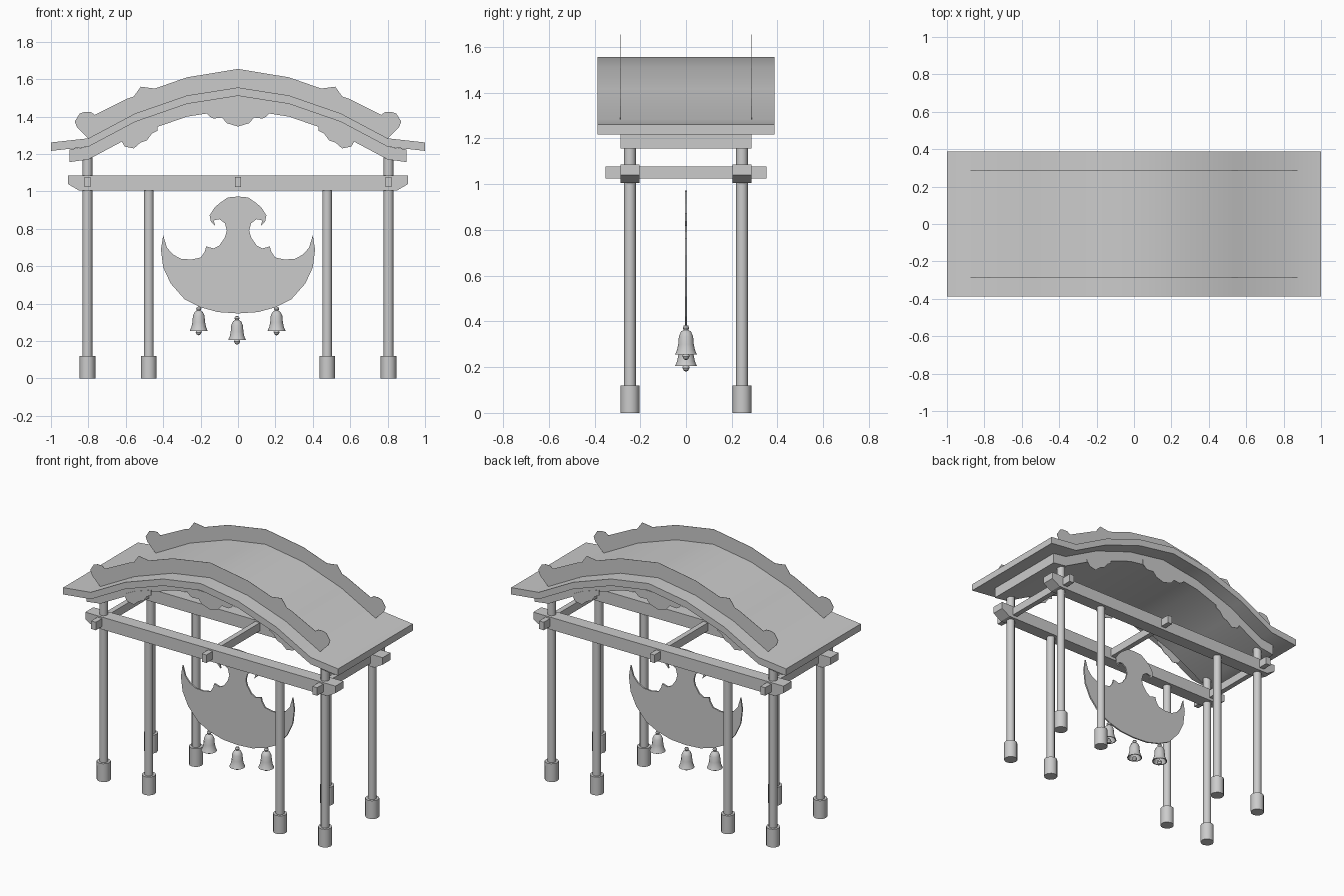
import bpy, bmesh, math

cube = bpy.data.objects.get("Cube")
if cube:
    bpy.data.objects.remove(cube, do_unlink=True)

GREY = (0.6, 0.6, 0.6, 1.0)
mat = bpy.data.materials.new("plain grey")
mat.use_nodes = True
mat.diffuse_color = GREY
for node in mat.node_tree.nodes:
    if node.type == 'BSDF_PRINCIPLED':
        node.inputs["Base Color"].default_value = GREY


def finish(name, bm, smooth=False):
    """Turn a bmesh into a named object with the shared material."""
    bmesh.ops.recalc_face_normals(bm, faces=bm.faces)
    mesh = bpy.data.meshes.new(name)
    bm.to_mesh(mesh)
    bm.free()
    mesh.materials.append(mat)
    obj = bpy.data.objects.new(name, mesh)
    bpy.context.collection.objects.link(obj)
    if smooth:
        bpy.ops.object.select_all(action='DESELECT')
        obj.select_set(True)
        bpy.context.view_layer.objects.active = obj
        bpy.ops.object.shade_smooth_by_angle(angle=math.radians(35))
    return obj


def mirrored(half):
    """Complete an x-z outline whose first or last point may lie on x = 0."""
    return half + [(-x, z) for x, z in reversed(half) if x]


def prism(name, outline, y, depth, smooth=False):
    """Extrude an x-z outline along y, centred on y."""
    bm = bmesh.new()
    face = bm.faces.new([bm.verts.new((x, y - depth / 2, z)) for x, z in outline])
    new = bmesh.ops.extrude_face_region(bm, geom=[face])["geom"]
    verts = [v for v in new if isinstance(v, bmesh.types.BMVert)]
    bmesh.ops.translate(bm, verts=verts, vec=(0, depth, 0))
    return finish(name, bm, smooth)


def lathe(name, profile, x, y, z, sides=12):
    """Spin an r-z profile around a vertical axis."""
    bm = bmesh.new()
    verts = [bm.verts.new((x + r, y, z + h)) for r, h in profile]
    edges = [bm.edges.new(pair) for pair in zip(verts, verts[1:])]
    bmesh.ops.spin(bm, geom=verts + edges, cent=(x, y, 0), axis=(0, 0, 1),
                   angle=math.tau, steps=sides)
    bmesh.ops.remove_doubles(bm, verts=bm.verts, dist=0.0005)
    return finish(name, bm, True)


def rect(x, width, low, high):
    a, b = x - width / 2, x + width / 2
    return [(a, low), (b, low), (b, high), (a, high)]


def drop(line, amount):
    return [(x, z - amount) for x, z in line]


# Arched roof and the narrower slab beneath it
arch = [(-.8, 1.284), (-.55, 1.417), (-.273, 1.513), (0, 1.556)]
roof = mirrored([(-1, 1.262)] + arch)
prism("roof", roof + drop(roof, .045)[::-1], 0, .776, True)
under = mirrored([(-.9, 1.27)] + arch)
prism("roof_lining", drop(under, .045) + drop(under, .113)[::-1], 0, .574, True)

# Thin ornaments standing on and hanging under the roof
crest = mirrored([(-.8, 1.283), (-.86, 1.342), (-.873, 1.374), (-.846, 1.417),
                  (-.82, 1.425), (-.787, 1.425), (-.766, 1.41), (-.59, 1.497),
                  (-.557, 1.508), (-.52, 1.56), (-.445, 1.55), (-.273, 1.61), (0, 1.655)])
crest += mirrored(arch)[-2:0:-1]
middle_hanger = mirrored([(-.17, 1.45), (-.17, 1.42), (-.15, 1.4), (-.13, 1.39),
                          (-.085, 1.395), (-.06, 1.365), (0, 1.347)])
side_hanger = [(-.63, 1.28), (-.605, 1.24), (-.557, 1.23), (-.52, 1.262), (-.487, 1.273),
               (-.46, 1.31), (-.43, 1.325), (-.43, 1.36), (-.55, 1.32)]
for side, y in (("front", -.288), ("back", .288)):
    prism(side + "_crest", crest, y, .002)
    prism(side + "_middle_hanger", middle_hanger, y, .002)
    prism(side + "_right_hanger", side_hanger, y, .002)
    prism(side + "_left_hanger", [(-x, z) for x, z in side_hanger], y, .002)

# Posts with footings, and the long beams with chamfered ends
long_beam = mirrored([(-.85, 1.005), (-.91, 1.04), (-.91, 1.086)])
for side, y in (("front", -.245), ("back", .245)):
    prism(side + "_long_beam", long_beam, y, .084)
    for x, top in ((-.805, 1.2), (-.477, 1.04), (.477, 1.04), (.805, 1.2)):
        lathe(side + "_post", [(.026, .1), (.026, top)], x, y, 0)
        lathe(side + "_footing", [(0, 0), (.042, 0), (.042, .12), (0, .12)], x, y, 0)

# Cross beams
for x in (-.805, 0, .805):
    prism("cross_beam", rect(x, .034, 1.024, 1.077), 0, .704)

# Hanging crescent plate
crescent = mirrored([(0, .973), (-.055, .968), (-.1, .936), (-.125, .914), (-.152, .872),
                     (-.145, .84), (-.123, .818), (-.13, .845), (-.1, .852), (-.07, .83),
                     (-.06, .79), (-.07, .754), (-.1, .711), (-.13, .695), (-.17, .706),
                     (-.177, .68), (-.198, .647), (-.25, .636), (-.305, .64), (-.348, .663),
                     (-.38, .7), (-.4, .765), (-.412, .69), (-.4, .594), (-.36, .508),
                     (-.284, .422), (-.198, .38), (-.107, .355), (0, .348)])
prism("crescent_plate", crescent[:-1] if crescent[-1] == crescent[0] else crescent, 0, .01)

# Bells with clappers
bell = [(0, 0), (.01, -.004), (.014, -.013), (.01, -.022), (.022, -.03), (.031, -.05),
        (.034, -.085), (.039, -.11), (.048, -.13), (.042, -.13), (.03, -.1), (0, -.04)]
clapper = [(0, -.115), (.012, -.125), (.016, -.138), (.01, -.15), (0, -.155)]
for x, top in ((-.21, .385), (-.005, .335), (.206, .385)):
    lathe("bell", bell, x, 0, top)
    lathe("clapper", clapper, x, 0, top)
